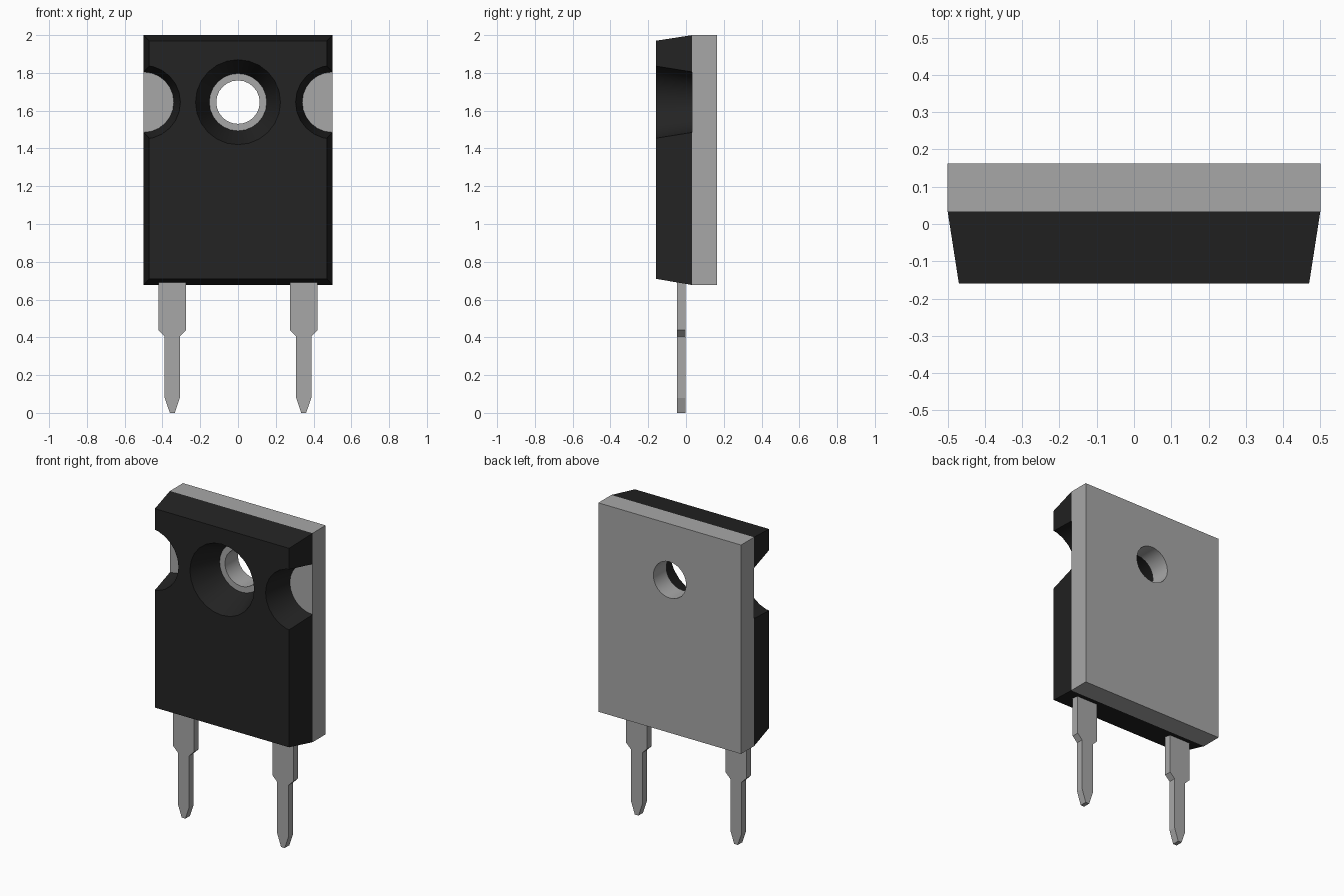
import bpy
import bmesh
import math

cube = bpy.data.objects.get("Cube")
if cube:
    bpy.data.objects.remove(cube, do_unlink=True)


def material(name, value):
    mat = bpy.data.materials.new(name)
    mat.use_nodes = True
    colour = (value, value, value, 1)
    mat.diffuse_color = colour
    mat.node_tree.nodes["Principled BSDF"].inputs["Base Color"].default_value = colour
    return mat


BLACK = material("black plastic", 0.017)
METAL = material("grey metal", 0.39)


def loft(name, mat, front, back, y0, y1):
    """Join two matching (x, z) outlines at depths y0 (front) and y1 (back)."""
    bm = bmesh.new()
    a = [bm.verts.new((x, y0, z)) for x, z in front]
    b = [bm.verts.new((x, y1, z)) for x, z in back]
    bm.faces.new(a)
    bm.faces.new(b[::-1])
    for i in range(len(a)):
        j = (i + 1) % len(a)
        bm.faces.new((a[i], b[i], b[j], a[j]))
    bmesh.ops.recalc_face_normals(bm, faces=bm.faces)
    mesh = bpy.data.meshes.new(name)
    bm.to_mesh(mesh)
    bm.free()
    mesh.materials.append(mat)
    obj = bpy.data.objects.new(name, mesh)
    bpy.context.collection.objects.link(obj)
    return obj


def rect(x, z0, z1):
    return [(-x, z0), (x, z0), (x, z1), (-x, z1)]


def drill(obj, x, r_front, r_back, y0, y1):
    """Cut a conical hole along y, extended past both given depths."""
    grow = 0.05 * (r_front - r_back) / (y1 - y0)
    bpy.ops.mesh.primitive_cone_add(
        vertices=24, radius1=r_front + grow, radius2=r_back - grow,
        depth=y1 - y0 + 0.1, location=(x, (y0 + y1) / 2, HOLE_Z),
        rotation=(-math.pi / 2, 0, 0))
    cutter = bpy.context.object
    cutter.hide_render = True
    cutter.data.materials.append(obj.data.materials[0])
    mod = obj.modifiers.new("hole", 'BOOLEAN')
    mod.operation = 'DIFFERENCE'
    mod.solver = 'EXACT'
    mod.object = cutter
    bpy.ops.object.select_all(action='DESELECT')
    bpy.context.view_layer.objects.active = obj
    obj.select_set(True)
    bpy.ops.object.modifier_apply(modifier=mod.name)
    bpy.data.objects.remove(cutter, do_unlink=True)


HOLE_Z = 1.645
FRONT, SEAM, BACK = -0.16, 0.033, 0.163

# Tapered plastic housing with countersunk hole and side notches
housing = loft("housing", BLACK, rect(0.47, 0.71, 1.97), rect(0.5, 0.677, 2.0), FRONT, SEAM)
drill(housing, 0, 0.225, 0.152, FRONT, SEAM)
for side in (-1, 1):
    drill(housing, side * 0.5, 0.195, 0.16, FRONT, SEAM)

# Metal back plate with a straight hole
plate = loft("back_plate", METAL, rect(0.5, 0.677, 2.0), rect(0.5, 0.677, 2.0), SEAM, BACK)
drill(plate, 0, 0.115, 0.115, SEAM, BACK)

for obj in (housing, plate):
    bpy.ops.object.select_all(action='DESELECT')
    bpy.context.view_layer.objects.active = obj
    obj.select_set(True)
    bpy.ops.object.shade_smooth_by_angle(angle=math.radians(25))

# Two stepped leads with pointed tips
half = [(0.013, 0), (0.04, 0.08), (0.04, 0.405), (0.073, 0.438), (0.073, 0.75)]
outline = half + [(-x, z) for x, z in reversed(half)]
for label, cx in (("right_lead", -0.348), ("left_lead", 0.348)):
    shape = [(cx + x, z) for x, z in outline]
    loft(label, METAL, shape, shape, -0.048, -0.003)
